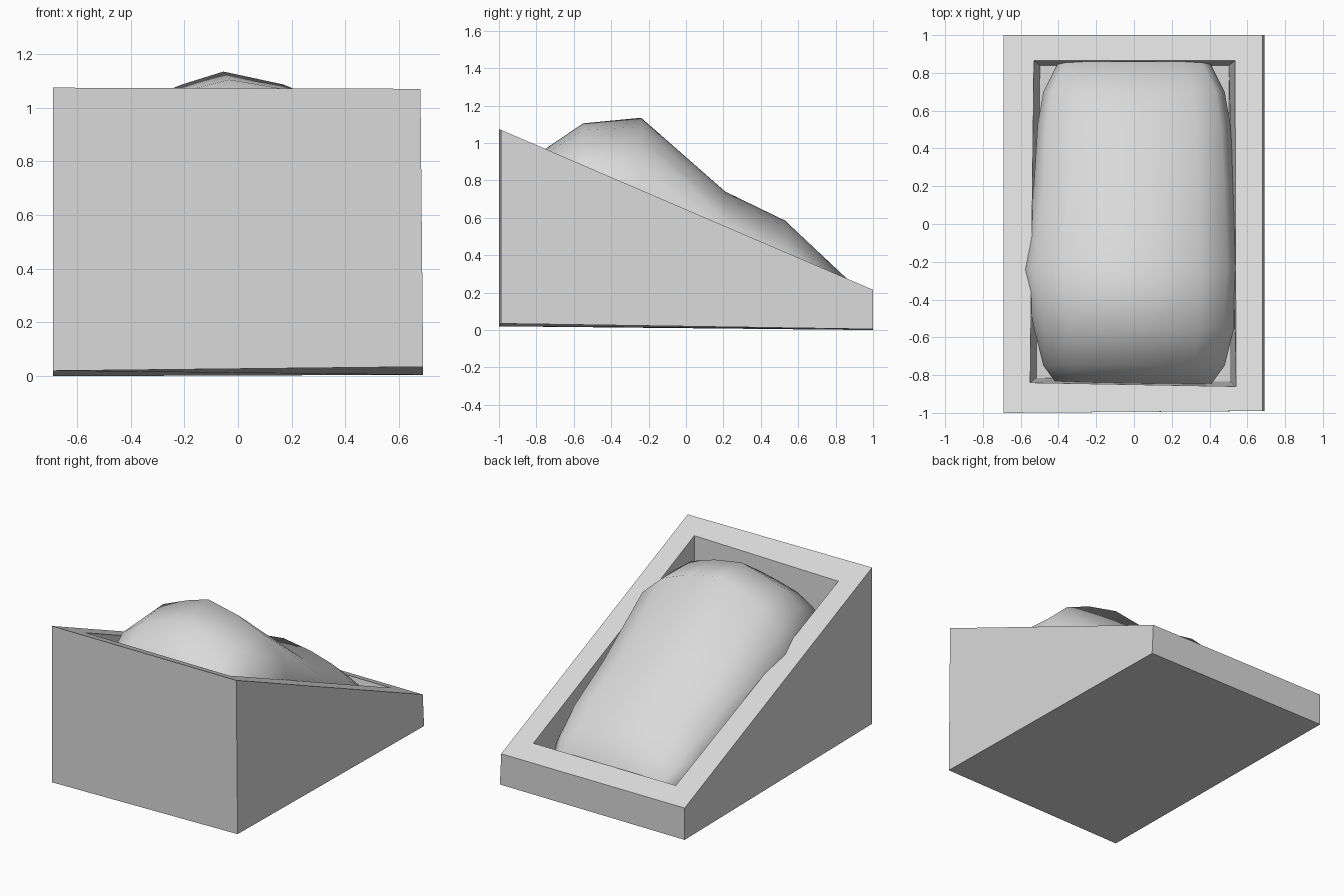
import bpy
import bmesh

cube = bpy.data.objects.get("Cube")
if cube:
    bpy.data.objects.remove(cube, do_unlink=True)

# Single pale grey material
grey = bpy.data.materials.new("pale grey")
grey.use_nodes = True
colour = (0.7, 0.7, 0.7, 1)
grey.diffuse_color = colour
grey.node_tree.nodes["Principled BSDF"].inputs["Base Color"].default_value = colour


def finish(bm, name, smooth):
    bmesh.ops.recalc_face_normals(bm, faces=bm.faces[:])
    for face in bm.faces:
        face.smooth = smooth
    mesh = bpy.data.meshes.new(name)
    bm.to_mesh(mesh)
    bm.free()
    mesh.materials.append(grey)
    obj = bpy.data.objects.new(name, mesh)
    bpy.context.collection.objects.link(obj)
    return obj


def loft(rings):
    """Bridge closed rings in order and cap both ends."""
    bm = bmesh.new()
    loops = [[bm.verts.new(p) for p in ring] for ring in rings]
    for a, b in zip(loops, loops[1:]):
        n = len(a)
        for i in range(n):
            j = (i + 1) % n
            bm.faces.new((a[i], a[j], b[j], b[i]))
    bm.faces.new(loops[0])
    bm.faces.new(loops[-1])
    return bm


def rim_z(y):
    return 0.645 - 0.43 * y


# Sloping box: underside, outer rim, inner rim, cavity floor
underside = [(-0.69, -1, 0.02), (0.69, -0.99, 0.035), (0.69, 1, 0.005), (-0.69, 1, 0)]
outer = [(x, y, rim_z(y)) for x, y in ((-0.69, -1), (0.68, -0.99), (0.68, 1), (-0.69, 1))]
inner = [(x, y, rim_z(y)) for x, y in ((-0.55, -0.84), (0.54, -0.86), (0.535, 0.865), (-0.53, 0.865))]
floor = [(x * 0.94, y * 0.97, 0.12) for x, y, z in inner]
finish(loft([underside, outer, inner, floor]), "sloping_box", False)

# Rounded mound: y, centre x, half width, shoulder height, ridge height
sections = [
    (-0.86, 0.0, 0.40, 0.60, 0.78),
    (-0.75, 0.0, 0.48, 0.72, 0.97),
    (-0.55, 0.0, 0.53, 0.78, 1.105),
    (-0.24, -0.02, 0.57, 0.70, 1.135),
    (0.21, 0.0, 0.53, 0.47, 0.74),
    (0.53, 0.0, 0.51, 0.31, 0.585),
    (0.70, 0.0, 0.48, 0.23, 0.425),
    (0.86, 0.0, 0.40, 0.15, 0.275),
]
# Half of the arch: share of the half width, share of the rise
half = [(1, 0), (0.9, 0.42), (0.65, 0.72), (0.33, 0.89)]
arch = [(-u, f) for u, f in half] + [(-0.06, 1)] + half[::-1]
rings = []
for y, cx, width, shoulder, ridge in sections:
    ring = [(cx + u * width, y, shoulder + f * (ridge - shoulder)) for u, f in arch]
    ring += [(cx + width * 0.9, y, 0.1), (cx - width * 0.9, y, 0.1)]
    rings.append(ring)
mound = finish(loft(rings), "rounded_mound", True)

# Keep the flat ends of the mound crisp
bpy.ops.object.select_all(action="DESELECT")
mound.select_set(True)
bpy.context.view_layer.objects.active = mound
bpy.ops.object.shade_smooth_by_angle(angle=1.1)
